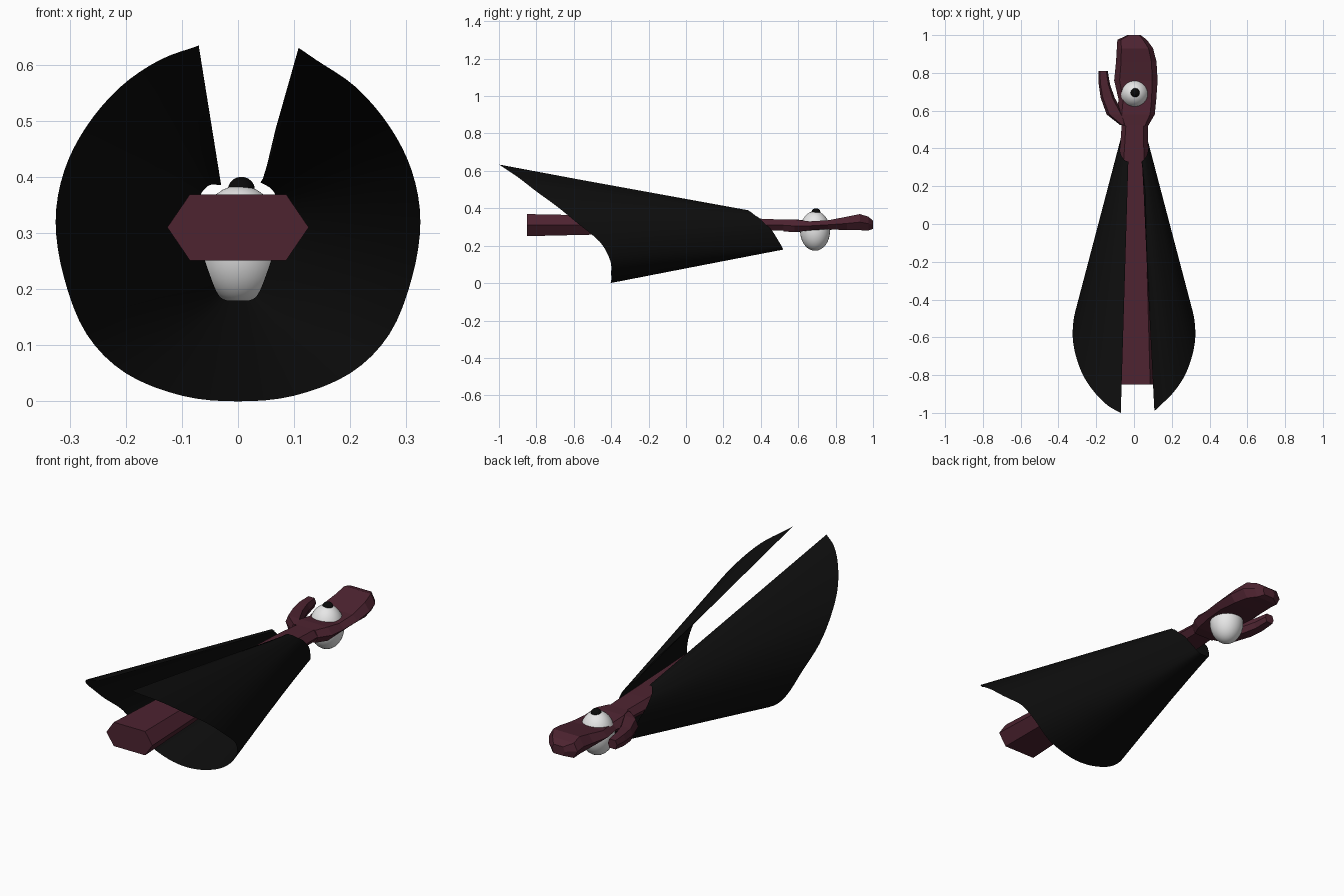
import bpy, math
from mathutils import Vector

cube = bpy.data.objects.get("Cube")
if cube:
    bpy.data.objects.remove(cube, do_unlink=True)


def material(name, rgb):
    m = bpy.data.materials.new(name)
    m.use_nodes = True
    m.diffuse_color = (*rgb, 1)
    bsdf = next(n for n in m.node_tree.nodes if n.type == 'BSDF_PRINCIPLED')
    bsdf.inputs["Base Color"].default_value = (*rgb, 1)
    bsdf.inputs["Roughness"].default_value = 0.8
    return m


SKIN = material("dark maroon", (0.075, 0.017, 0.03))
CLOTH = material("black cloth", (0.004, 0.004, 0.004))
WHITE = material("eye white", (0.8, 0.8, 0.8))
PUPIL = material("pupil black", (0.003, 0.003, 0.003))


def mesh_object(name, verts, faces, mat):
    me = bpy.data.meshes.new(name)
    me.from_pydata(verts, [], faces)
    me.materials.append(mat)
    me.update()
    ob = bpy.data.objects.new(name, me)
    bpy.context.collection.objects.link(ob)
    return ob


def hex_loft(name, sections, flat=0.68):
    """Skin flattened hexagons; each section is (x, y, z, half width, half height)."""
    shape = [(1, 0), (flat, 1), (-flat, 1), (-1, 0), (-flat, -1), (flat, -1)]
    verts = [(x + a * w, y, z + b * h) for x, y, z, w, h in sections for a, b in shape]
    last = len(verts) - 6
    faces = [tuple(range(6)), tuple(range(last + 5, last - 1, -1))]
    for i in range(0, last, 6):
        for j in range(6):
            k = (j + 1) % 6
            faces.append((i + j, i + 6 + j, i + 6 + k, i + k))
    return mesh_object(name, verts, faces, SKIN)


# Forearm, palm with fingers, thumb
hex_loft("arm", [(0, -0.85, 0.31, 0.126, 0.059), (0, 0.38, 0.312, 0.076, 0.033),
                 (0.005, 0.55, 0.31, 0.068, 0.028)])
hex_loft("hand", [(0.005, 0.52, 0.308, 0.07, 0.031), (0.01, 0.58, 0.306, 0.1, 0.034),
                  (0.018, 0.66, 0.306, 0.1, 0.024), (0.01, 0.76, 0.312, 0.115, 0.024),
                  (0.012, 0.86, 0.319, 0.107, 0.036), (0.005, 0.93, 0.326, 0.096, 0.043),
                  (-0.01, 0.975, 0.318, 0.078, 0.037), (0, 1.0, 0.312, 0.035, 0.022)], 0.75)
hex_loft("thumb", [(-0.04, 0.525, 0.308, 0.035, 0.028), (-0.1, 0.58, 0.306, 0.045, 0.034),
                   (-0.14, 0.67, 0.305, 0.037, 0.03), (-0.157, 0.74, 0.308, 0.03, 0.028),
                   (-0.164, 0.81, 0.312, 0.025, 0.022)])

# Sleeve: rulings from the wide front hem to the narrow cuff, open at the top
half = [((0.1, -0.4, 0.01), (0.02, 0.52, 0.18)),
        ((0.2, -0.4, 0.05), (0.035, 0.515, 0.19)),
        ((0.27, -0.405, 0.12), (0.05, 0.495, 0.225)),
        ((0.31, -0.46, 0.22), (0.068, 0.46, 0.28)),
        ((0.325, -0.58, 0.32), (0.076, 0.42, 0.32)),
        ((0.31, -0.69, 0.41), (0.075, 0.395, 0.345)),
        ((0.27, -0.8, 0.49), (0.07, 0.37, 0.362)),
        ((0.21, -0.89, 0.56), (0.06, 0.35, 0.378)),
        ((0.14, -0.96, 0.608), (0.048, 0.337, 0.386))]
flip = lambda p: (-p[0], p[1], p[2])
stations = ([((-0.07, -1, 0.634), (-0.03, 0.33, 0.385))]
            + [(flip(f), flip(b)) for f, b in reversed(half)]
            + [((0, -0.405, 0), (0, 0.52, 0.18))] + half
            + [((0.108, -0.99, 0.63), (0.04, 0.33, 0.39))])


def smooth_path(points, steps=4):
    """Curve passing through every point."""
    p = [Vector(q) for q in points]
    p = [p[0] * 2 - p[1]] + p + [p[-1] * 2 - p[-2]]
    out = []
    for a, b, c, d in zip(p, p[1:], p[2:], p[3:]):
        for s in range(steps):
            t = s / steps
            out.append(b + (c - a) * t / 2 + (a * 2 - b * 5 + c * 4 - d) * t * t / 2
                       + (b * 3 - a - c * 3 + d) * t ** 3 / 2)
    return out + [p[-2]]


hem = smooth_path([s[0] for s in stations])
cuff = smooth_path([s[1] for s in stations])
rows = (0, 0.3, 0.6, 0.87, 1)
verts = [f.lerp(b, t) for t in rows for f, b in zip(hem, cuff)]
n = len(hem)
verts[4 * n - 1].x = 0.06    # small kink in the opening
faces = [(r * n + i, r * n + i + 1, r * n + n + i + 1, r * n + n + i)
         for r in range(len(rows) - 1) for i in range(n - 1)]
sleeve = mesh_object("sleeve", verts, faces, CLOTH)
for poly in sleeve.data.polygons:
    poly.use_smooth = True


# Eyeball set through the palm, pupil on top
def ball(name, loc, scale, mat):
    bpy.ops.mesh.primitive_uv_sphere_add(segments=32, ring_count=16, location=loc)
    ob = bpy.context.object
    ob.name = name
    ob.scale = scale
    ob.data.materials.append(mat)
    bpy.ops.object.shade_smooth()


ball("eyeball", (0.003, 0.69, 0.279), (0.08, 0.08, 0.106), WHITE)
ball("pupil", (0.006, 0.695, 0.377), (0.024, 0.024, 0.023), PUPIL)
